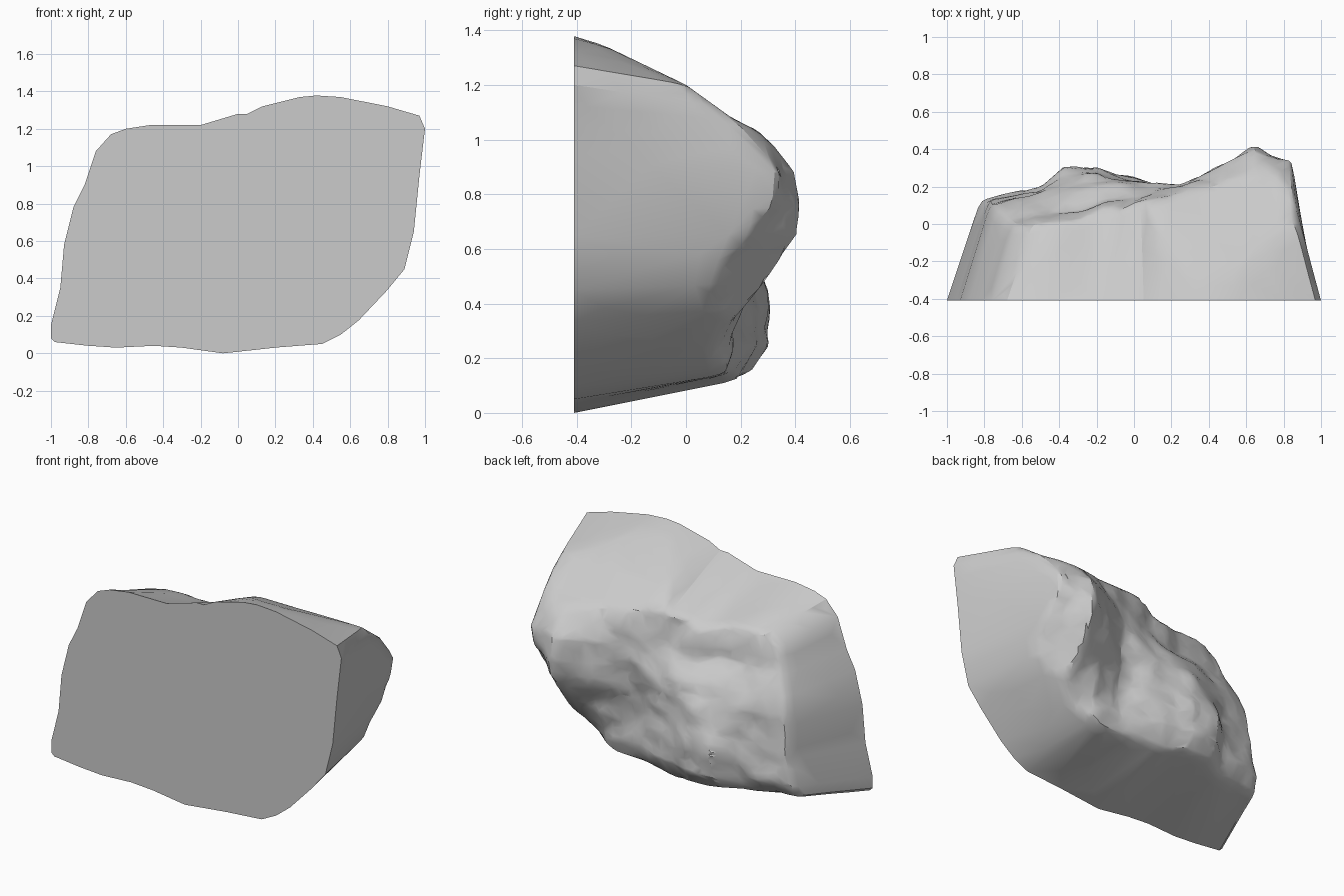
import bpy
import bmesh
import math
from mathutils import Vector, noise

FRONT = -0.41          # plane of the flat cut face
CENTRE = Vector((0.0, 0.66))
RINGS = 40

# Outline of the flat face, as (x, z)
OUTLINE = [
    (-1, .08), (-1, .15), (-.95, .35), (-.93, .58), (-.88, .78), (-.82, .9),
    (-.76, 1.08), (-.68, 1.17), (-.6, 1.2), (-.47, 1.22), (-.2, 1.22),
    (0, 1.28), (.05, 1.28), (.13, 1.32), (.33, 1.37), (.42, 1.38),
    (.55, 1.37), (.8, 1.32), (.97, 1.27), (1, 1.2), (.97, .95), (.94, .65),
    (.89, .45), (.8, .34), (.65, .18), (.55, .1), (.45, .05), (.2, .03),
    (-.08, 0), (-.3, .03), (-.45, .04), (-.65, .03), (-.8, .04), (-.98, .06),
]

# Steepness of the flanks by angle around the outline, in degrees
FLANKS = [(0, 6.5), (15, 6), (28, 3.2), (42, 3), (60, 4), (85, 3), (110, 2.7),
          (140, 2.2), (155, 2.8), (180, 3.3), (215, 2.6), (240, 5), (270, 5.2),
          (310, 5), (330, 5.5), (360, 6.5)]

# Depth reached by the sloping top at each height
ROOF = [(.88, .43), (.98, .34), (1.04, .25), (1.07, .18), (1.2, 0),
        (1.33, -.27), (1.38, -.39)]

# Depth of the rough back: columns across x, rows from low to high
COLUMNS = [-.8, -.5, -.38, -.2, 0, .25, .45, .65, .85]
ROWS = [
    (.1, [.05, .12, .17, .2, .17, .15, .12, 0, -.2]),
    (.25, [.12, .19, .3, .3, .25, .16, .16, .08, -.1]),
    (.45, [.12, .18, .29, .3, .23, .15, .22, .27, .02]),
    (.65, [.1, .17, .22, .25, .23, .19, .3, .41, .2]),
    (.75, [.07, .13, .17, .2, .21, .2, .31, .41, .29]),
    (.88, [.02, .04, .06, .1, .15, .21, .3, .4, .34]),
    (1.05, [-.04, .01, .02, .05, .11, .17, .22, .27, .2]),
]


def interpolate(x, pairs):
    """Piecewise linear lookup, clamped at both ends."""
    if x <= pairs[0][0]:
        return pairs[0][1]
    for (a, start), (b, end) in zip(pairs, pairs[1:]):
        if x <= b:
            return start + (end - start) * (x - a) / (b - a)
    return pairs[-1][1]


def soft_minimum(a, b, width):
    """Smaller of two depths with a slightly worn edge between them."""
    blend = max(width - abs(a - b), 0) / width
    return min(a, b) - blend * blend * width / 4


def back_depth(x, z):
    """Depth of the broken back face and the sloping top above it."""
    column = [(height, interpolate(x, list(zip(COLUMNS, depths))))
              for height, depths in ROWS]
    depth = interpolate(z, column)
    # diagonal fractures that run down towards the left
    place = Vector((x * 3 + z * 2, 0, z * 4 - x * 2))
    cracks = abs(noise.noise(place)) - 0.2
    chips = noise.noise(Vector((x, 0.3, z)) * 9)
    broken = depth + 0.03 * cracks + 0.015 * chips
    return soft_minimum(broken, interpolate(z, ROOF), 0.04)


def flank_depth(rim, inset):
    """Depth reached by the sloping flank at a distance in from the rim."""
    angle = math.degrees(math.atan2(rim.y, rim.x)) % 360
    waves = noise.noise(Vector((rim.x * 3, inset * 4, rim.y * 3)))
    slope = interpolate(angle, FLANKS) * (1 + 0.1 * waves)
    return FRONT + slope * inset


def dense_outline(spacing=0.04):
    """Outline split into short, even steps."""
    points = [Vector(p) for p in OUTLINE]
    result = []
    for start, end in zip(points, points[1:] + points[:1]):
        steps = max(1, round((end - start).length / spacing))
        result += [start.lerp(end, i / steps) for i in range(steps)]
    return result


def build_rock():
    bm = bmesh.new()
    rim = [p - CENTRE for p in dense_outline()]
    count = len(rim)
    rings = []
    # rings shrink from the rim to the middle, closer together at the rim
    for k in range(RINGS):
        shrink = (k / RINGS) ** 1.7
        ring = []
        for radius in rim:
            spot = CENTRE + radius * (1 - shrink)
            y = FRONT
            if k:
                flank = flank_depth(radius, shrink * radius.length)
                y = max(FRONT, soft_minimum(flank, back_depth(*spot), 0.07))
            ring.append(bm.verts.new((spot.x, y, spot.y)))
        rings.append(ring)

    # flat front, flanks and back
    bm.faces.new(rings[0])
    for outer, inner in zip(rings, rings[1:]):
        for i in range(count):
            j = (i + 1) % count
            bm.faces.new((outer[i], outer[j], inner[j], inner[i]))
    tip = bm.verts.new((CENTRE.x, back_depth(*CENTRE), CENTRE.y))
    for i in range(count):
        bm.faces.new((rings[-1][i], rings[-1][(i + 1) % count], tip))
    bmesh.ops.recalc_face_normals(bm, faces=bm.faces[:])

    mesh = bpy.data.meshes.new("rock")
    bm.to_mesh(mesh)
    bm.free()
    rock = bpy.data.objects.new("rock", mesh)
    bpy.context.collection.objects.link(rock)
    return rock


def make_material(name, colour):
    material = bpy.data.materials.new(name)
    material.use_nodes = True
    material.diffuse_color = colour
    shader = material.node_tree.nodes["Principled BSDF"]
    shader.inputs["Base Color"].default_value = colour
    return material


default_cube = bpy.data.objects.get("Cube")
if default_cube:
    bpy.data.objects.remove(default_cube, do_unlink=True)

rock = build_rock()
rock.data.materials.append(make_material("stone grey", (0.6, 0.6, 0.6, 1)))

# irregular broken facets
facets = rock.modifiers.new("facets", "DECIMATE")
facets.ratio = 0.2

bpy.ops.object.select_all(action="DESELECT")
rock.select_set(True)
bpy.context.view_layer.objects.active = rock
bpy.ops.object.modifier_apply(modifier=facets.name)
bpy.ops.object.shade_smooth_by_angle(angle=math.radians(28))
